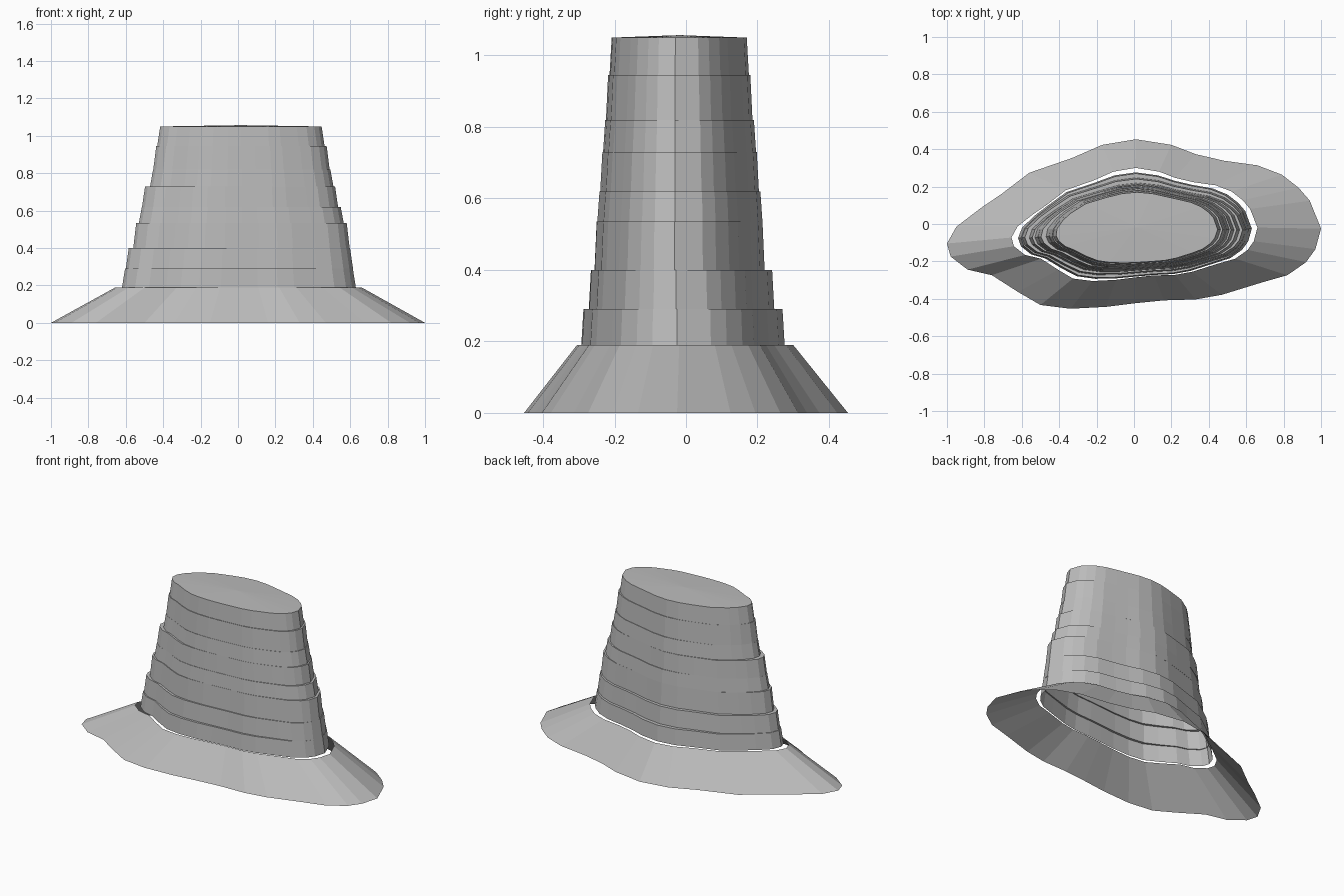
import bpy
import math

if "Cube" in bpy.data.objects:
    bpy.data.objects.remove(bpy.data.objects["Cube"], do_unlink=True)

# Single stone colour
STONE = (0.5, 0.5, 0.5, 1.0)
stone = bpy.data.materials.new("stone_grey")
stone.use_nodes = True
stone.diffuse_color = STONE
stone.node_tree.nodes["Principled BSDF"].inputs["Base Color"].default_value = STONE

# Irregular plan outline of the foot, counter-clockwise from the left end
FOOT = [(1, -.02), (.94, .13), (.88, .2), (.79, .27), (.66, .32), (.48, .345),
        (.33, .38), (.2, .43), (.01, .46), (-.17, .43), (-.33, .36), (-.56, .28),
        (-.71, .165), (-.82, .09), (-.95, -.01), (-1, -.1), (-.98, -.17),
        (-.89, -.24), (-.76, -.27), (-.62, -.36), (-.5, -.43), (-.34, -.45),
        (-.15, -.44), (.01, -.42), (.16, -.405), (.33, -.4), (.47, -.375),
        (.68, -.31), (.82, -.27), (.92, -.2), (.97, -.13)]

# Each cliff band: base height, then x and y extents at its base
BANDS = [(.19, -.62, .63, -.293, .276),
         (.29, -.6, .615, -.272, .247),
         (.40, -.56, .597, -.256, .22),
         (.535, -.53, .565, -.248, .214),
         (.62, -.513, .535, -.24, .204),
         (.73, -.47, .51, -.232, .196),
         (.82, -.453, .49, -.224, .186),
         (.945, -.432, .463, -.214, .176)]
RIM_Z = 1.05
PEAK_Z = 1.057


def rounded(outline, amount):
    """Pull an outline part of the way towards an ellipse."""
    result = []
    for x, y in outline:
        angle = math.atan2(y / .45, x)
        ex, ey = math.cos(angle), .45 * math.sin(angle)
        result.append((x + (ex - x) * amount, y + (ey - y) * amount))
    return result


def fitted(outline, z, x_min, x_max, y_min, y_max):
    """Stretch an outline to fill the given extents at height z."""
    xs, ys = zip(*outline)

    def remap(value, values, low, high):
        return low + (value - min(values)) / (max(values) - min(values)) * (high - low)

    return [(remap(x, xs, x_min, x_max), remap(y, ys, y_min, y_max), z)
            for x, y in outline]


def loft(name, rings, peak=None):
    """Join rings of equal length by quads, with an optional fan on top."""
    count = len(rings[0])
    verts = [point for ring in rings for point in ring]
    faces = []
    for level in range(len(rings) - 1):
        low, high = level * count, (level + 1) * count
        for i in range(count):
            j = (i + 1) % count
            faces.append((low + i, low + j, high + j, high + i))
    if peak:
        last = len(verts) - count
        verts.append(peak)
        for i in range(count):
            faces.append((last + i, last + (i + 1) % count, len(verts) - 1))
    mesh = bpy.data.meshes.new(name)
    mesh.from_pydata(verts, [], faces)
    mesh.materials.append(stone)
    obj = bpy.data.objects.new(name, mesh)
    bpy.context.scene.collection.objects.link(obj)
    return obj


# Sloping skirt, open in the middle
loft("scree_skirt", [fitted(FOOT, 0, -1, 1, -.453, .453),
                     fitted(FOOT, BANDS[0][0], -.655, .66, -.305, .3)])

# Stepped cliff walls with ledges between bands, closed by a shallow summit
rings = []
for index, (z, x_min, x_max, y_min, y_max) in enumerate(BANDS):
    top_z = BANDS[index + 1][0] if index + 1 < len(BANDS) else RIM_Z
    plan = rounded(FOOT, .2 + .05 * index)
    taper_x, taper_y = .016, .006
    rings.append(fitted(plan, z, x_min, x_max, y_min, y_max))
    rings.append(fitted(plan, top_z, x_min + taper_x, x_max - taper_x,
                        y_min + taper_y, y_max - taper_y))
loft("stepped_cliff", rings, peak=(.015, -.018, PEAK_Z))
